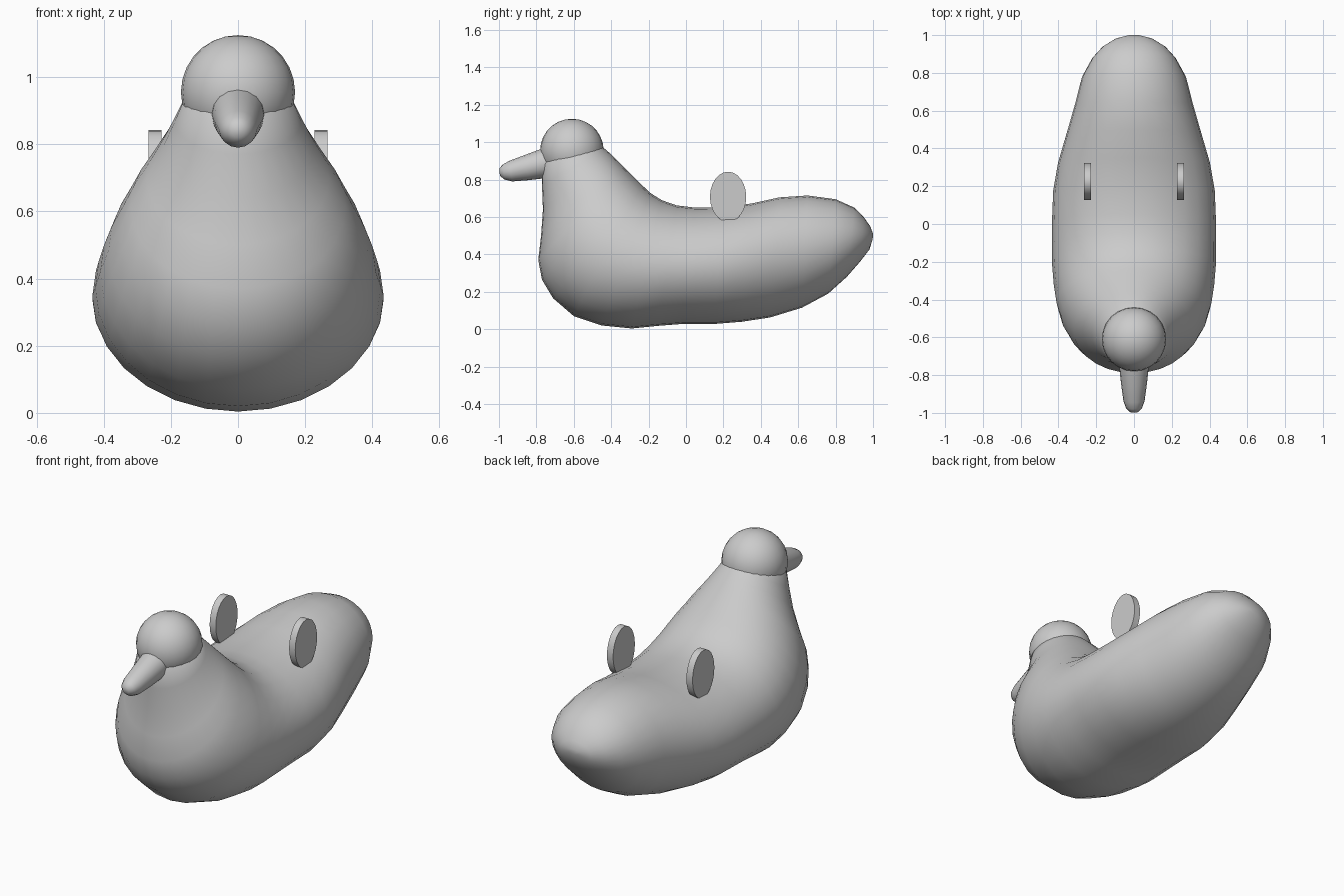
import bpy, bmesh
from math import sin, cos, pi
from mathutils import Vector


def finish(obj, angle):
    bpy.ops.object.select_all(action='DESELECT')
    obj.select_set(True)
    bpy.context.view_layer.objects.active = obj
    bpy.ops.object.shade_smooth_by_angle(angle=angle)


def loft(name, sections, sides):
    """Each section: (top y, top z, bottom y, bottom z, half width), an ellipse ring."""
    bm = bmesh.new()
    rings = []
    for ty, tz, by, bz, w in sections:
        top, bot = Vector((0, ty, tz)), Vector((0, by, bz))
        mid, half = (top + bot) / 2, (top - bot) / 2
        rings.append([bm.verts.new(mid + half * cos(2 * pi * i / sides)
                                   + Vector((w * sin(2 * pi * i / sides), 0, 0)))
                      for i in range(sides)])
    for a, b in zip(rings, rings[1:]):
        for i in range(sides):
            j = (i + 1) % sides
            bm.faces.new((a[i], a[j], b[j], b[i]))
    bm.faces.new(rings[0])
    bm.faces.new(rings[-1])
    bmesh.ops.recalc_face_normals(bm, faces=bm.faces)
    mesh = bpy.data.meshes.new(name)
    bm.to_mesh(mesh)
    bm.free()
    obj = bpy.data.objects.new(name, mesh)
    bpy.context.collection.objects.link(obj)
    finish(obj, 1.2)


# Body: from the tail tip, along the back, fanning upward into the neck
loft("body", [
    (1.0, 0.51, 0.998, 0.48, 0.03),
    (0.985, 0.55, 0.98, 0.425, 0.095),
    (0.95, 0.60, 0.93, 0.36, 0.165),
    (0.90, 0.65, 0.86, 0.28, 0.22),
    (0.80, 0.695, 0.76, 0.19, 0.275),
    (0.65, 0.715, 0.62, 0.115, 0.312),
    (0.50, 0.705, 0.45, 0.063, 0.358),
    (0.35, 0.672, 0.30, 0.04, 0.402),
    (0.20, 0.652, 0.15, 0.028, 0.428),
    (0.05, 0.65, -0.02, 0.028, 0.434),
    (-0.05, 0.662, -0.15, 0.018, 0.434),
    (-0.13, 0.69, -0.29, 0.004, 0.434),
    (-0.19, 0.728, -0.45, 0.02, 0.425),
    (-0.235, 0.77, -0.60, 0.07, 0.41),
    (-0.27, 0.805, -0.71, 0.165, 0.385),
    (-0.30, 0.835, -0.77, 0.265, 0.352),
    (-0.33, 0.865, -0.79, 0.37, 0.32),
    (-0.365, 0.90, -0.775, 0.50, 0.272),
    (-0.40, 0.935, -0.765, 0.64, 0.225),
    (-0.435, 0.965, -0.77, 0.77, 0.188),
    (-0.455, 0.98, -0.772, 0.88, 0.162),
    (-0.50, 1.0, -0.74, 0.93, 0.11),
], 28)

# Head
bpy.ops.mesh.primitive_uv_sphere_add(segments=24, ring_count=14, radius=0.17,
                                     location=(0, -0.61, 0.955))
head = bpy.context.object
head.name = "head"
finish(head, 1.2)

# Beak
loft("beak", [
    (-0.70, 0.985, -0.66, 0.84, 0.08),
    (-0.785, 0.96, -0.75, 0.808, 0.077),
    (-0.86, 0.932, -0.84, 0.797, 0.068),
    (-0.945, 0.90, -0.93, 0.79, 0.056),
    (-0.98, 0.88, -0.97, 0.80, 0.042),
    (-0.998, 0.86, -0.995, 0.82, 0.02),
], 16)

# Handle discs on both sides
for side, label in ((1, "left"), (-1, "right")):
    bpy.ops.mesh.primitive_cylinder_add(vertices=24, radius=1, depth=1,
                                        location=(side * 0.247, 0.225, 0.708),
                                        rotation=(0, pi / 2, 0))
    disc = bpy.context.object
    disc.name = label + "_handle_disc"
    disc.scale = (0.134, 0.097, 0.038)
    finish(disc, 0.6)
